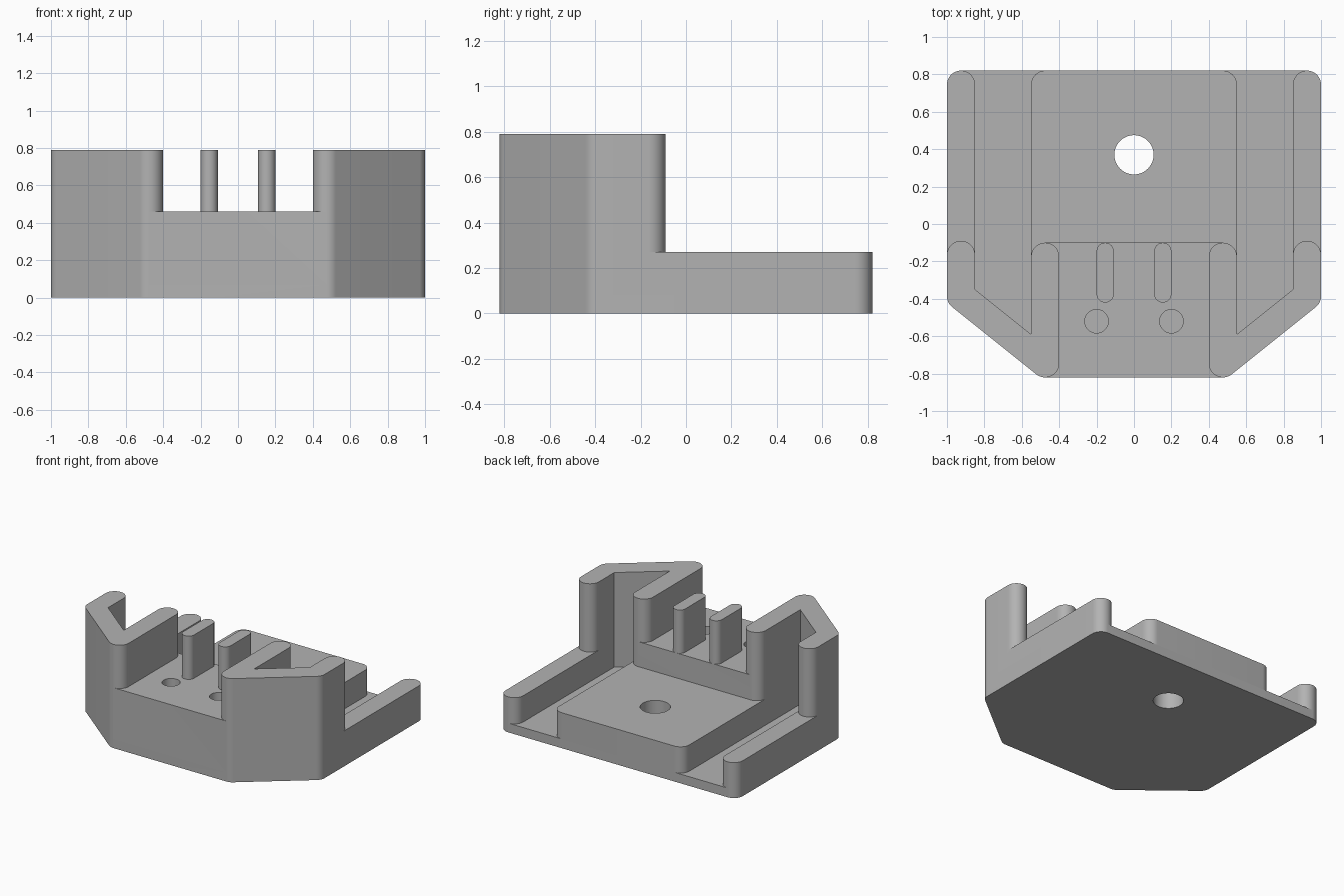
import bpy
import bmesh
import math
from mathutils import Vector

if "Cube" in bpy.data.objects:
    bpy.data.objects.remove(bpy.data.objects["Cube"], do_unlink=True)

R = 0.075                       # corner radius, half the wall width
FLOOR, LOW, MID, TOP = 0.07, 0.27, 0.46, 0.79

grey = bpy.data.materials.new("plain grey")
grey.use_nodes = True
grey.diffuse_color = (0.45, 0.45, 0.45, 1)
grey.node_tree.nodes["Principled BSDF"].inputs["Base Color"].default_value = grey.diffuse_color


def rounded(corners, steps=12):
    """Turn (x, y, radius) corners into an outline with arcs."""
    pts = []
    for i, (x, y, r) in enumerate(corners):
        p = Vector((x, y))
        if r == 0:
            pts.append(p)
            continue
        a = (Vector(corners[i - 1][:2]) - p).normalized()
        b = (Vector(corners[(i + 1) % len(corners)][:2]) - p).normalized()
        half = a.angle(b) / 2
        centre = p + (a + b).normalized() * r / math.sin(half)
        start = p + a * r / math.tan(half) - centre
        end = p + b * r / math.tan(half) - centre
        sweep = math.pi - 2 * half
        for k in range(steps + 1):
            t = k / steps
            arc = start * math.sin((1 - t) * sweep) + end * math.sin(t * sweep)
            pts.append(centre + arc / math.sin(sweep))
    return [p for i, p in enumerate(pts) if (p - pts[i - 1]).length > 1e-4]


def prism(name, outline, z0, z1):
    bm = bmesh.new()
    face = bm.faces.new([bm.verts.new((p[0], p[1], z0)) for p in outline])
    top = bmesh.ops.extrude_face_region(bm, geom=[face])["geom"]
    bmesh.ops.translate(bm, vec=(0, 0, z1 - z0),
                        verts=[v for v in top if isinstance(v, bmesh.types.BMVert)])
    bmesh.ops.recalc_face_normals(bm, faces=bm.faces)
    mesh = bpy.data.meshes.new(name)
    bm.to_mesh(mesh)
    bm.free()
    mesh.materials.append(grey)
    ob = bpy.data.objects.new(name, mesh)
    bpy.context.collection.objects.link(ob)
    return ob


def box(x0, x1, y0, y1, r_front=0, r_back=0):
    return rounded([(x0, y0, r_front), (x1, y0, r_front), (x1, y1, r_back), (x0, y1, r_back)])


def disc(x, y, r, n=48):
    return [(x + r * math.cos(math.tau * i / n), y + r * math.sin(math.tau * i / n))
            for i in range(n)]


def mirrored(outline):
    return [(-p[0], p[1]) for p in reversed(outline)]


def activate(ob):
    bpy.ops.object.select_all(action="DESELECT")
    ob.select_set(True)
    bpy.context.view_layer.objects.active = ob


def combine(body, tool, operation):
    tool.hide_render = True
    mod = body.modifiers.new(tool.name, "BOOLEAN")
    mod.operation, mod.solver, mod.object = operation, "EXACT", tool
    activate(body)
    bpy.ops.object.modifier_apply(modifier=mod.name)
    bpy.data.objects.remove(tool, do_unlink=True)


# Floor plate with chamfered front corners
front, side = (0.502, -0.82), (1, -0.4216)
half = [(*front, R), (*side, R), (1, 0.82, R)]
plate = rounded(half + [(-x, y, r) for x, y, r in reversed(half)])
body = prism("holder_body", plate, 0, FLOOR)

# Tall folded walls and low side rails
wall = rounded([(0.40, -0.10, R), (0.40, -0.82, R), (*front, R), (*side, R),
                (1, -0.09, R), (0.85, -0.09, R), (0.85, -0.35, 0),
                (0.55, -0.59, 0), (0.55, -0.10, R)])
rail = box(0.85, 1, -0.25, 0.82, 0, R)
for tag, flip in (("left", lambda o: o), ("right", mirrored)):
    combine(body, prism("folded_wall_" + tag, flip(wall), 0, TOP), "UNION")
    combine(body, prism("side_rail_" + tag, flip(rail), 0, LOW), "UNION")

# Raised front platform and rear centre block
combine(body, prism("front_platform", box(-0.475, 0.475, -0.82, -0.10), 0, MID), "UNION")
combine(body, prism("centre_block", box(-0.55, 0.55, -0.25, 0.82, 0, R), 0, LOW), "UNION")

# Through hole in the block, blind holes in the platform
combine(body, prism("screw_hole", disc(0, 0.37, 0.105), -0.1, 1), "DIFFERENCE")
for s in (-1, 1):
    combine(body, prism("pin_hole", disc(s * 0.2, -0.52, 0.063), LOW, 1), "DIFFERENCE")

# Merge coplanar pieces left by the joins
bm = bmesh.new()
bm.from_mesh(body.data)
bmesh.ops.remove_doubles(bm, verts=bm.verts, dist=1e-4)
bmesh.ops.dissolve_limit(bm, angle_limit=0.01, verts=bm.verts, edges=bm.edges)
bm.to_mesh(body.data)
bm.free()

# Two upright guide posts
r = 0.046
post = box(0.108, 0.2, -0.42, -0.10, r, r)
parts = [body,
         prism("guide_post_left", post, MID, TOP),
         prism("guide_post_right", mirrored(post), MID, TOP)]

for ob in parts:
    activate(ob)
    bpy.ops.object.shade_smooth_by_angle(angle=math.radians(30))
